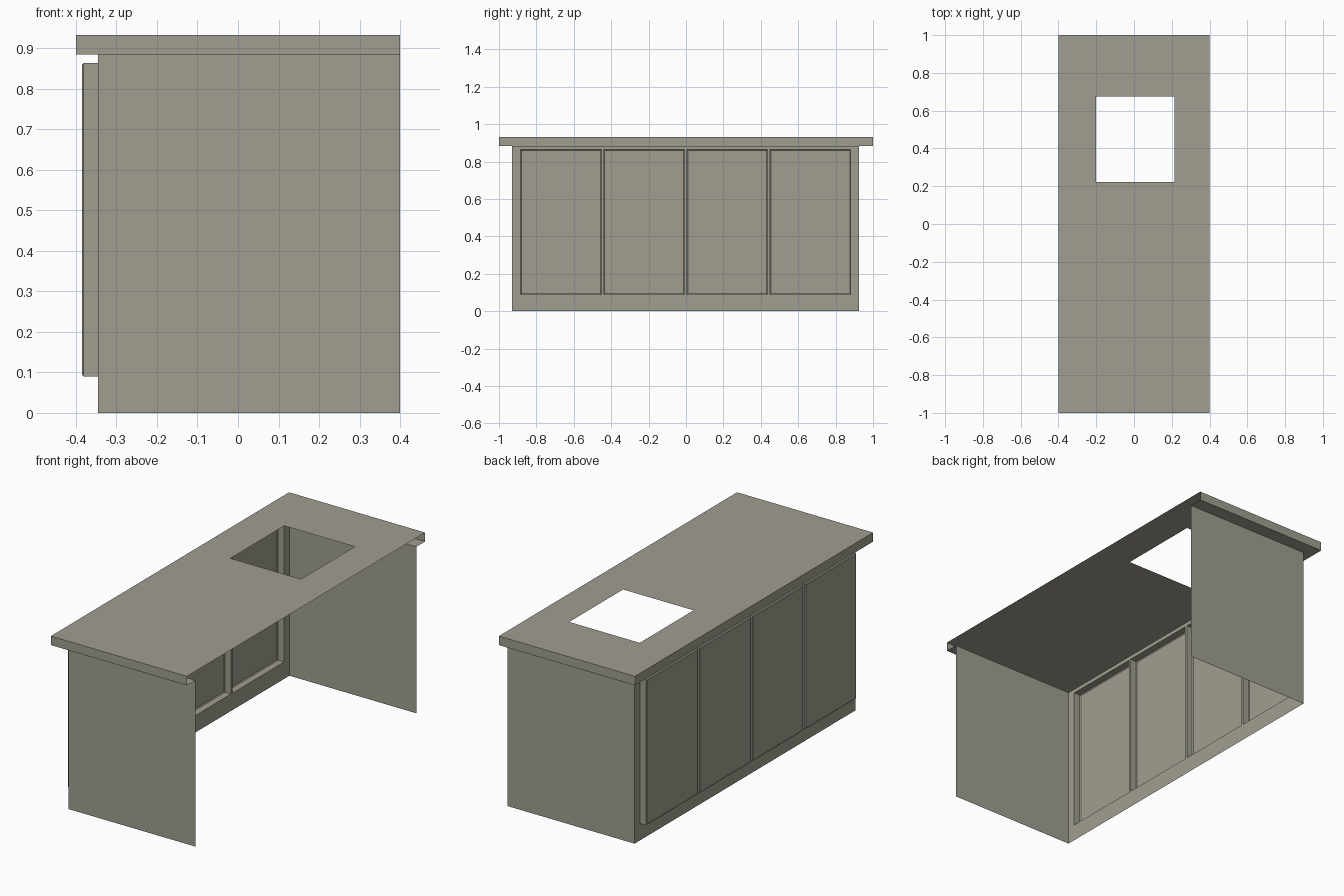
import bpy, bmesh

if "Cube" in bpy.data.objects:
    bpy.data.objects.remove(bpy.data.objects["Cube"])

mat = bpy.data.materials.new("warm_grey")
mat.diffuse_color = (0.355, 0.345, 0.283, 1)
mat.use_nodes = True
mat.node_tree.nodes["Principled BSDF"].inputs["Base Color"].default_value = mat.diffuse_color

TOP, UNDER = 0.932, 0.884      # worktop heights
FRONT, BACK = -0.346, 0.40     # cabinet depth along x
Y0, Y1 = -0.929, 0.926         # cabinet end panels
DZ0, DZ1 = 0.09, 0.863         # door heights
DOORS = [(-0.884 + i * 0.4445, -0.884 + i * 0.4445 + 0.431) for i in range(4)]


def sheet(bm, us, vs, place, skip=lambda u, v: False):
    """Flat grid of quads; cells whose centre passes skip are left open."""
    for a, b in zip(us, us[1:]):
        for c, d in zip(vs, vs[1:]):
            if not skip((a + b) / 2, (c + d) / 2):
                bm.faces.new([bm.verts.new(place(u, v))
                              for u, v in ((a, c), (b, c), (b, d), (a, d))])


def ring(bm, lower, upper):
    n = len(lower)
    for i in range(n):
        j = (i + 1) % n
        bm.faces.new((lower[i], lower[j], upper[j], upper[i]))


def finish(bm, name):
    bmesh.ops.remove_doubles(bm, verts=bm.verts, dist=1e-5)
    bmesh.ops.recalc_face_normals(bm, faces=bm.faces)
    mesh = bpy.data.meshes.new(name)
    bm.to_mesh(mesh)
    bm.free()
    mesh.materials.append(mat)
    bpy.context.collection.objects.link(bpy.data.objects.new(name, mesh))


# worktop: thin shell with sink opening, lip on three sides, open at +x
bm = bmesh.new()
sheet(bm, [-0.4, -0.2, 0.2145, 0.4], [-1, 0.222, 0.674, 1],
      lambda u, v: (u, v, TOP),
      lambda u, v: -0.2 < u < 0.2145 and 0.222 < v < 0.674)
for y in (-1, 1):
    sheet(bm, [-0.4, 0.4], [UNDER, TOP], lambda u, v: (u, y, v))
sheet(bm, [-1, 1], [UNDER, TOP], lambda u, v: (-0.4, u, v))
# underside of the overhang
sheet(bm, [-0.4, FRONT, BACK], [-1, Y0, Y1, 1], lambda u, v: (u, v, UNDER),
      lambda u, v: u > FRONT and Y0 < v < Y1)
finish(bm, "worktop")

# cabinet: front sheet with door openings and two end panels
bm = bmesh.new()
ys = [Y0] + [y for d in DOORS for y in d] + [Y1]
sheet(bm, ys, [0, DZ0, DZ1, UNDER], lambda u, v: (FRONT, u, v),
      lambda u, v: DZ0 < v < DZ1 and any(a < u < b for a, b in DOORS))
for y in (Y0, Y1):
    sheet(bm, [FRONT, BACK], [0, UNDER], lambda u, v: (u, y, v))
finish(bm, "cabinet")

# doors: hollow raised panels with a narrow chamfer
for k, (a, b) in enumerate(DOORS):
    bm = bmesh.new()
    loops = []
    for x, s in ((FRONT, 0), (-0.381, 0), (-0.385, 0.005)):
        loops.append([bm.verts.new((x, y, z)) for y, z in (
            (a + s, DZ0 + s), (b - s, DZ0 + s), (b - s, DZ1 - s), (a + s, DZ1 - s))])
    ring(bm, loops[0], loops[1])
    ring(bm, loops[1], loops[2])
    bm.faces.new(loops[2])
    finish(bm, f"door_{k + 1}")
